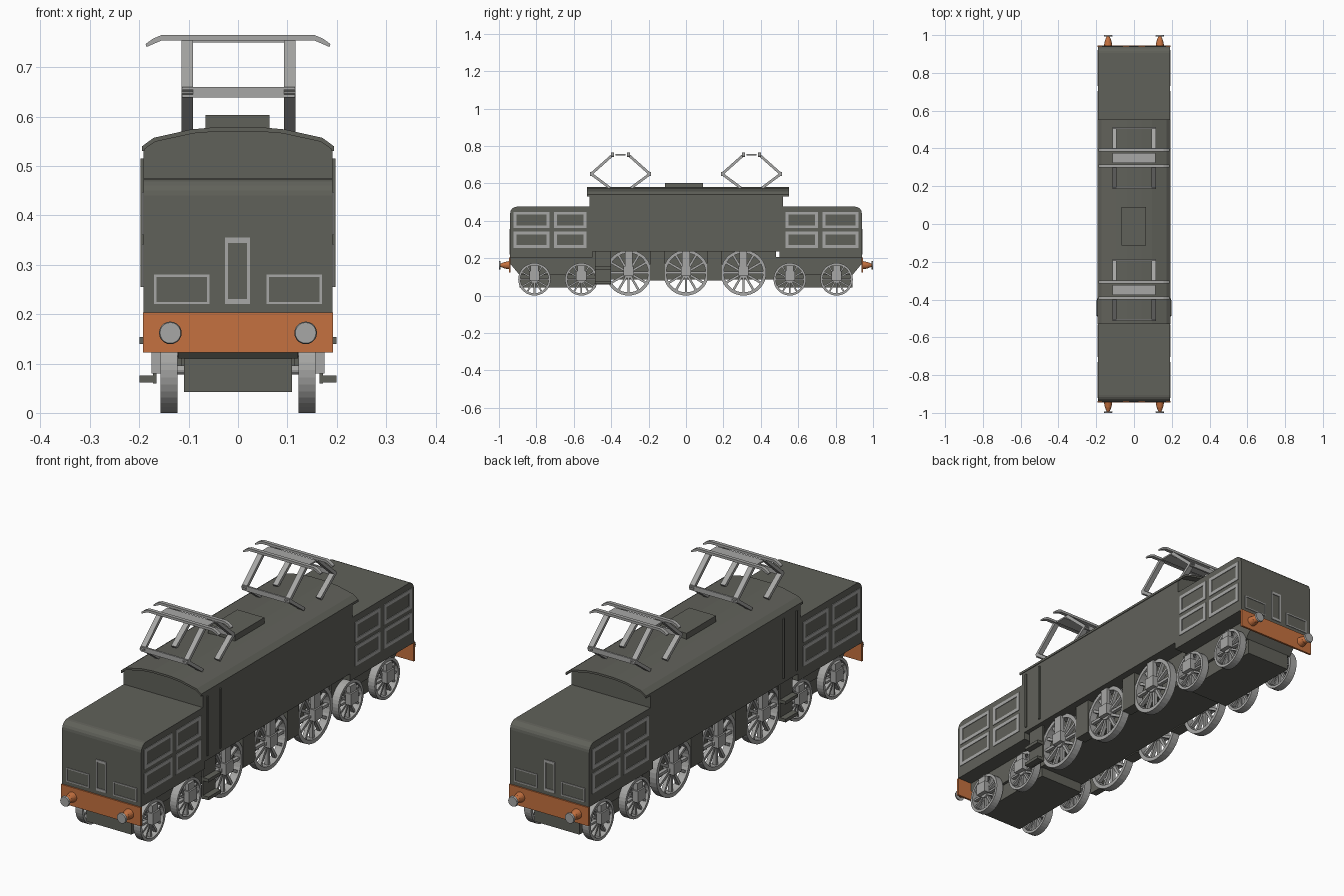
import bpy, bmesh, math
from mathutils import Matrix, Vector

if "Cube" in bpy.data.objects:
    bpy.data.objects.remove(bpy.data.objects["Cube"])


def material(name, rgb):
    m = bpy.data.materials.new(name)
    m.diffuse_color = (*rgb, 1)
    m.use_nodes = True
    m.node_tree.nodes["Principled BSDF"].inputs["Base Color"].default_value = m.diffuse_color
    return m


DARK = material("dark_grey", (0.118, 0.12, 0.102))
LIGHT = material("light_grey", (0.39, 0.39, 0.38))
ORANGE = material("orange", (0.56, 0.165, 0.05))


def mesh_from(bm, name, mat):
    bmesh.ops.recalc_face_normals(bm, faces=bm.faces)
    me = bpy.data.meshes.new(name)
    bm.to_mesh(me)
    bm.free()
    me.materials.append(mat)
    return me


def link(name, me):
    ob = bpy.data.objects.new(name, me)
    bpy.context.collection.objects.link(ob)
    return ob


def add_box(bm, x0, x1, y0, y1, z0, z1):
    c = Vector(((x0 + x1) / 2, (y0 + y1) / 2, (z0 + z1) / 2))
    size = (abs(x1 - x0), abs(y1 - y0), abs(z1 - z0), 1)
    bmesh.ops.create_cube(bm, size=1, matrix=Matrix.Translation(c) @ Matrix.Diagonal(size))


def boxes(name, mat, items):
    bm = bmesh.new()
    for it in items:
        add_box(bm, *it)
    return link(name, mesh_from(bm, name, mat))


def prism(name, mat, pts, axis, a, b):
    """Extrude a (y,z) profile along x, or an (x,z) profile along y."""
    bm = bmesh.new()
    place = (lambda u, v: (a, u, v)) if axis == 'x' else (lambda u, v: (u, a, v))
    face = bm.faces.new([bm.verts.new(place(*p)) for p in pts])
    ext = bmesh.ops.extrude_face_region(bm, geom=[face])
    vec = Vector((b - a, 0, 0)) if axis == 'x' else Vector((0, b - a, 0))
    bmesh.ops.translate(bm, vec=vec, verts=[v for v in ext['geom'] if isinstance(v, bmesh.types.BMVert)])
    return link(name, mesh_from(bm, name, mat))


def frame_bars(u0, u1, v0, v1, w, h):
    """Four rectangles forming a window frame."""
    return [(u0, u1, v0, v0 + h), (u0, u1, v1 - h, v1),
            (u0, u0 + w, v0 + h, v1 - h), (u1 - w, u1, v0 + h, v1 - h)]


def mirrored(half):
    return half + [(-x, z) for x, z in reversed(half) if x > 0]


def cone(bm, r1, r2, depth, matrix, seg=20):
    bmesh.ops.create_cone(bm, cap_ends=True, segments=seg, radius1=r1, radius2=r2,
                          depth=depth, matrix=matrix)


ACROSS = Matrix.Rotation(math.pi / 2, 4, 'Y')

# Main body with arched top, and thin overhanging roof sheet
arch = [(0.191, 0.535), (0.17, 0.55), (0.09, 0.567), (0.04, 0.571)]
prism("main_body", DARK, mirrored([(0.191, 0.235)] + arch), 'y', -0.515, 0.518)
outer = mirrored([(0.194, 0.53), (0.194, 0.54), (0.171, 0.557), (0.095, 0.574), (0.04, 0.579)])
inner = mirrored([(0.189, 0.53), (0.188, 0.535), (0.168, 0.549), (0.09, 0.566), (0.04, 0.57)])
prism("roof", DARK, outer + inner[::-1], 'y', -0.53, 0.552)
boxes("roof_hatch", DARK, [(-0.066, 0.064, -0.113, 0.09, 0.57, 0.603)])

# Underframe between the driving wheels, with hanging side blocks
boxes("centre_underframe", DARK, [(-0.115, 0.115, -0.5, 0.48, 0.085, 0.24)])
boxes("side_blocks", DARK, [(s * 0.11, s * 0.16, y - 0.04, y + 0.04, 0.08, 0.237)
                            for s in (-1, 1) for y in (-0.153, 0.153)])

# Everything repeated at both ends
for s, end in ((-1, "front"), (1, "rear")):
    # Hood with a rounded upper end edge
    r = 0.035
    arc = [(s * (0.94 - r + r * math.cos(t * math.pi / 10)), 0.475 - r + r * math.sin(t * math.pi / 10))
           for t in range(6)]
    prism(end + "_hood", DARK, [(s * 0.5, 0.203), (s * 0.94, 0.203)] + arc + [(s * 0.5, 0.475)],
          'x', -0.191, 0.191)
    # Bogie frame and lower box
    prism(end + "_bogie_frame", DARK,
          [(s * 0.47, 0.206), (s * 0.94, 0.206), (s * 0.94, 0.17), (s * 0.89, 0.11), (s * 0.47, 0.11)],
          'x', -0.121, 0.121)
    boxes(end + "_bogie_box", DARK, [(-0.109, 0.109, s * 0.48, s * 0.89, 0.042, 0.115)])
    # Orange buffer beam
    boxes(end + "_buffer_beam", ORANGE, [(-0.192, 0.192, s * 0.937, s * 0.946, 0.122, 0.203)])
    # Buffers: tapered shank and round head
    for x in (-0.137, 0.137):
        rot = Matrix.Rotation(-s * math.pi / 2, 4, 'X')
        bm = bmesh.new()
        cone(bm, 0.022, 0.017, 0.028, Matrix.Translation((x, s * 0.958, 0.162)) @ rot)
        cone(bm, 0.017, 0.007, 0.024, Matrix.Translation((x, s * 0.983, 0.162)) @ rot)
        link(end + "_buffer_shank", mesh_from(bm, "buffer_shank", ORANGE))
        bm = bmesh.new()
        cone(bm, 0.023, 0.021, 0.007, Matrix.Translation((x, s * 0.9965, 0.162)) @ rot)
        link(end + "_buffer_head", mesh_from(bm, "buffer_head", LIGHT))
    # End window frames and central door frame
    bars = []
    for u0, u1 in ((-0.17, -0.058), (0.058, 0.17)):
        bars += frame_bars(u0, u1, 0.22, 0.28, 0.005, 0.005)
    bars += frame_bars(-0.026, 0.024, 0.22, 0.355, 0.006, 0.011)
    boxes(end + "_end_frames", LIGHT,
          [(u0, u1, s * 0.938, s * 0.943, v0, v1) for u0, u1, v0, v1 in bars])
    # Side grille frames
    bars = []
    for u0, u1 in ((0.532, 0.705), (0.73, 0.922)):
        for v0, v1 in ((0.255, 0.342), (0.36, 0.447)):
            bars += frame_bars(u0, u1, v0, v1, 0.016, 0.015)
    boxes(end + "_grille_frames", LIGHT,
          [(x * 0.19, x * 0.194, s * u0, s * u1, v0, v1)
           for x in (-1, 1) for u0, u1, v0, v1 in bars])

# Cab door handrails and steps on each side
for s, side in ((-1, "left"), (1, "right")):
    boxes(side + "_handrails", DARK,
          [(s * 0.19, s * 0.197, y - 0.004, y + 0.004, 0.255, 0.515) for y in (-0.487, -0.398)])
    boxes(side + "_cab_steps", DARK,
          [(s * 0.165, s * 0.172, -0.487, -0.402, 0.06, 0.237)] +
          [(s * 0.165, s * 0.199, -0.487, -0.402, z, z + 0.014) for z in (0.062, 0.14)])


# Spoked wheel, outer side towards +x
def wheel_mesh(radius):
    bm = bmesh.new()
    x0, x1, r0 = 0.123, 0.157, radius * 0.86
    ring = [bm.verts.new((x, 0, q)) for x, q in ((x0, r0), (x1, r0), (x1, radius), (x0, radius))]
    edges = [bm.edges.new((ring[i], ring[(i + 1) % 4])) for i in range(4)]
    bmesh.ops.spin(bm, geom=ring + edges, axis=(1, 0, 0), cent=(0, 0, 0), steps=36,
                   angle=2 * math.pi, use_merge=False)
    bmesh.ops.remove_doubles(bm, verts=bm.verts, dist=1e-5)
    cone(bm, radius * 0.24, radius * 0.24, 0.032, Matrix.Translation((0.14, 0, 0)) @ ACROSS)
    for i in range(12):
        m = (Matrix.Rotation(i * math.pi / 6, 4, 'X') @ Matrix.Translation((0.141, 0, radius * 0.54))
             @ Matrix.Diagonal((0.016, radius * 0.1, radius * 0.72, 1)))
        bmesh.ops.create_cube(bm, size=1, matrix=m)
    return mesh_from(bm, "spoked_wheel", LIGHT)


# Wheels, axles and axle boxes
big, small = wheel_mesh(0.122), wheel_mesh(0.087)
sets = [(y, 0.122, big) for y in (-0.307, 0, 0.307)] + \
       [(y, 0.087, small) for y in (-0.81, -0.56, 0.555, 0.805)]
for y, radius, me in sets:
    kind = "driving" if me is big else "carrying"
    bm = bmesh.new()
    cone(bm, 0.009, 0.009, 0.27, Matrix.Translation((0, y, radius)) @ ACROSS, 12)
    link(kind + "_axle", mesh_from(bm, "axle", LIGHT))
    for s in (-1, 1):
        ob = link(kind + "_wheel", me)
        ob.location = (0, y, radius)
        ob.rotation_euler.z = 0 if s > 0 else math.pi
        w = 0.027
        z0, z1 = (0.105, 0.237) if me is big else (0.08, 0.16)
        boxes(kind + "_axle_box", LIGHT,
              [(s * 0.15, s * 0.175, y - w, y + w, z0, z0 + 0.05),
               (s * 0.15, s * 0.168, y - w * 0.75, y + w * 0.75, z0 + 0.05, z1)])


# Pantographs
def add_arm(bm, x, p, q, width=0.023, thick=0.014):
    p, q = Vector((x, *p)), Vector((x, *q))
    angle = math.atan2(-(q.y - p.y), q.z - p.z)
    bmesh.ops.create_cube(bm, size=1, matrix=Matrix.Translation((p + q) / 2)
                          @ Matrix.Rotation(angle, 4, 'X')
                          @ Matrix.Diagonal((width, thick, (q - p).length + 0.008, 1)))


head_profile = mirrored([(0.155, 0.754), (0.185, 0.741), (0.187, 0.747), (0.172, 0.758), (0.155, 0.765)])
for yc, label in ((-0.35, "front"), (0.35, "rear")):
    bm = bmesh.new()
    for s in (-1, 1):
        for x in (-0.103, 0.105):
            add_arm(bm, x, (yc + s * 0.06, 0.578), (yc + s * 0.157, 0.65))
            add_arm(bm, x, (yc + s * 0.157, 0.65), (yc + s * 0.042, 0.752))
        # elbow cross bar
        add_box(bm, -0.113, 0.115, yc + s * 0.154, yc + s * 0.162, 0.639, 0.66)
    # plate between the contact strips
    add_box(bm, -0.113, 0.115, yc - 0.026, yc + 0.026, 0.75, 0.757)
    link(label + "_pantograph_arms", mesh_from(bm, "pantograph_arms", LIGHT))
    for s in (-1, 1):
        y = yc + s * 0.042
        prism(label + "_contact_strip", LIGHT, head_profile, 'y', y - 0.008, y + 0.008)
